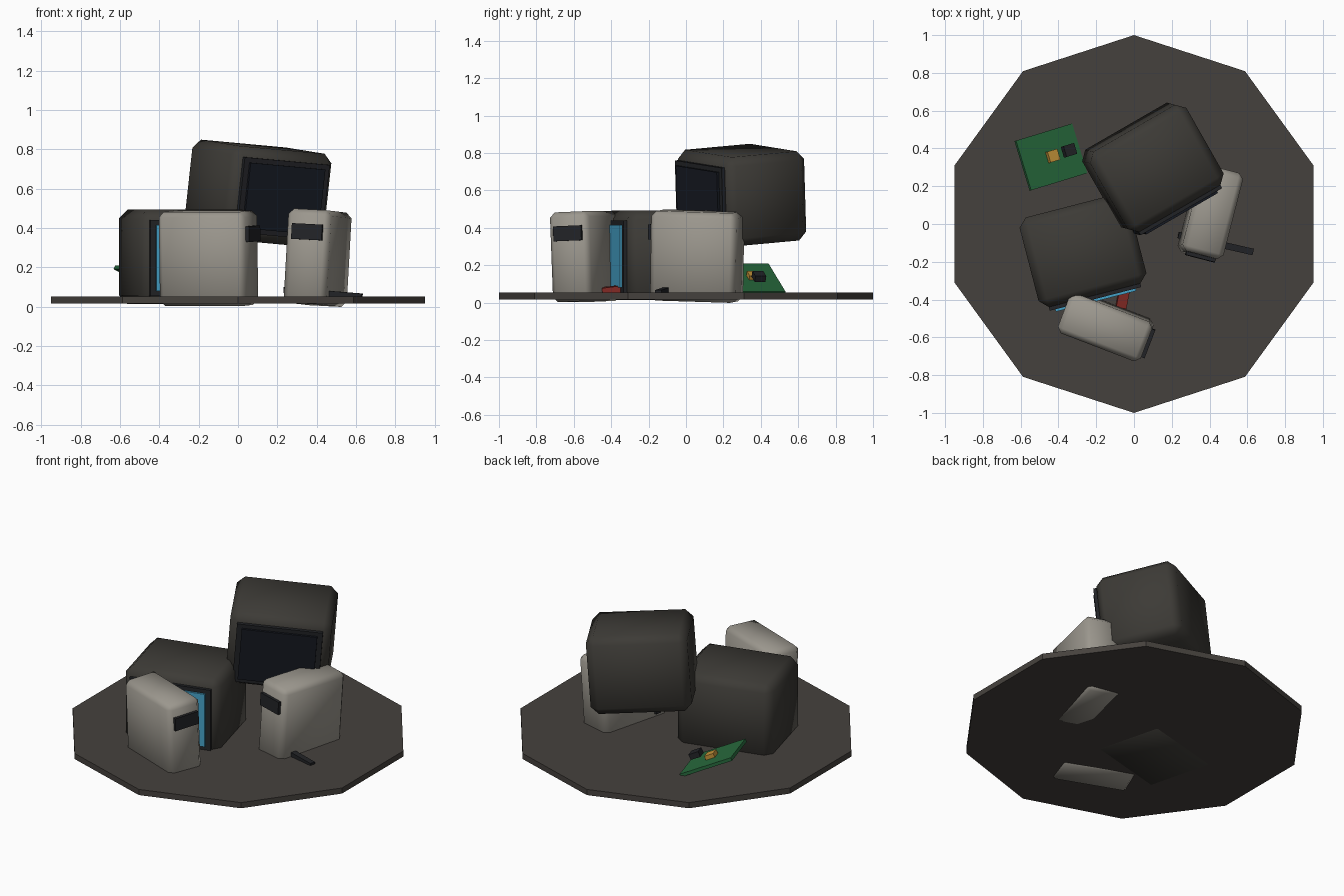
import bpy
from math import radians
from mathutils import Matrix, Vector, Euler

if "Cube" in bpy.data.objects:
    bpy.data.objects.remove(bpy.data.objects["Cube"])


def mat(name, r, g, b):
    m = bpy.data.materials.new(name)
    m.diffuse_color = (r, g, b, 1)
    m.use_nodes = True
    m.node_tree.nodes["Principled BSDF"].inputs["Base Color"].default_value = m.diffuse_color
    return m


GROUND = mat("ground_brown", 0.060, 0.053, 0.047)
CASE = mat("dark_case", 0.046, 0.043, 0.037)
BEIGE = mat("tower_beige", 0.33, 0.31, 0.27)
BLACK = mat("black_plastic", 0.016, 0.017, 0.020)
OFF = mat("screen_off", 0.008, 0.010, 0.016)
BLUE = mat("screen_blue", 0.06, 0.36, 0.58)
GREEN = mat("board_green", 0.02, 0.14, 0.045)
GOLD = mat("chip_gold", 0.55, 0.29, 0.04)
RED = mat("scrap_red", 0.25, 0.025, 0.02)


def frame(loc, rot):
    return Matrix.Translation(loc) @ Euler(rot).to_matrix().to_4x4()


def box(name, world, offset, size, material, bevel=0.0):
    """Box of the given size, placed at an offset inside a world frame."""
    bpy.ops.mesh.primitive_cube_add(size=1)
    o = bpy.context.object
    o.name = name
    o.data.transform(Matrix.Diagonal((*size, 1)))
    o.matrix_world = world @ Matrix.Translation(offset)
    o.data.materials.append(material)
    if bevel:
        mod = o.modifiers.new("chamfer", 'BEVEL')
        mod.width = bevel
        mod.segments = 1
        bpy.ops.object.modifier_apply(modifier=mod.name)
        bpy.ops.object.shade_smooth_by_angle(angle=radians(60))
    return o


def monitor(name, loc, rot, glass):
    w = frame(loc, rot)
    box(name + "_case", w, (0, 0, 0), (0.59, 0.49, 0.48), CASE, 0.045)
    box(name + "_bezel", w, (0, -0.245, -0.005), (0.50, 0.04, 0.385), BLACK)
    box(name + "_screen", w, (0, -0.258, -0.005), (0.44, 0.04, 0.335), glass)


def tower(name, loc, rot):
    w = frame(loc, rot)
    box(name + "_case", w, (0, 0, 0), (0.225, 0.47, 0.48), BEIGE, 0.028)
    box(name + "_drive_panel", w, (0, -0.236, 0.125), (0.16, 0.035, 0.08), BLACK)


# ten-sided ground slab
bpy.ops.mesh.primitive_cylinder_add(vertices=10, radius=1, depth=0.036, location=(0, 0, 0.035))
bpy.context.object.name = "ground_slab"
bpy.context.object.data.materials.append(GROUND)

# discarded monitors, the second one resting on the first
monitor("lower_monitor", (-0.27, -0.14, 0.253), (0, 0, radians(14.5)), BLUE)
monitor("upper_monitor", (0.10, 0.30, 0.575), (0.08, 0.08, radians(30)), OFF)

# computer towers, slightly sunk and leaning
tower("front_tower", (-0.15, -0.54, 0.246), (0, -0.04, radians(69)))
tower("side_tower", (0.405, 0.06, 0.249), (-0.03, 0.05, radians(-14.5)))

# circuit board leaning on the slab, with two chips
tilt = (0, 0.45, radians(17))
box("circuit_board", frame((-0.44, 0.354, 0.125), tilt), (0, 0, 0), (0.345, 0.275, 0.02), GREEN)
box("gold_chip", frame((-0.43, 0.36, 0.143), tilt), (0, 0, 0), (0.06, 0.06, 0.03), GOLD)
box("black_chip", frame((-0.344, 0.39, 0.14), tilt), (0, 0, 0), (0.065, 0.06, 0.035), BLACK)

# red scrap block between monitor and front tower
box("red_scrap", frame((-0.055, -0.37, 0.072), (0.12, 0.12, radians(-10))),
    (0, 0, 0), (0.055, 0.15, 0.035), RED)

# dark bar passing under the side tower
a, b = Vector((0.235, -0.058, 0.085)), Vector((0.63, -0.148, 0.053))
q = (b - a).to_track_quat('X', 'Z')
box("dark_bar", Matrix.Translation((a + b) / 2) @ q.to_matrix().to_4x4(),
    (0, 0, 0), ((b - a).length, 0.035, 0.028), BLACK)
